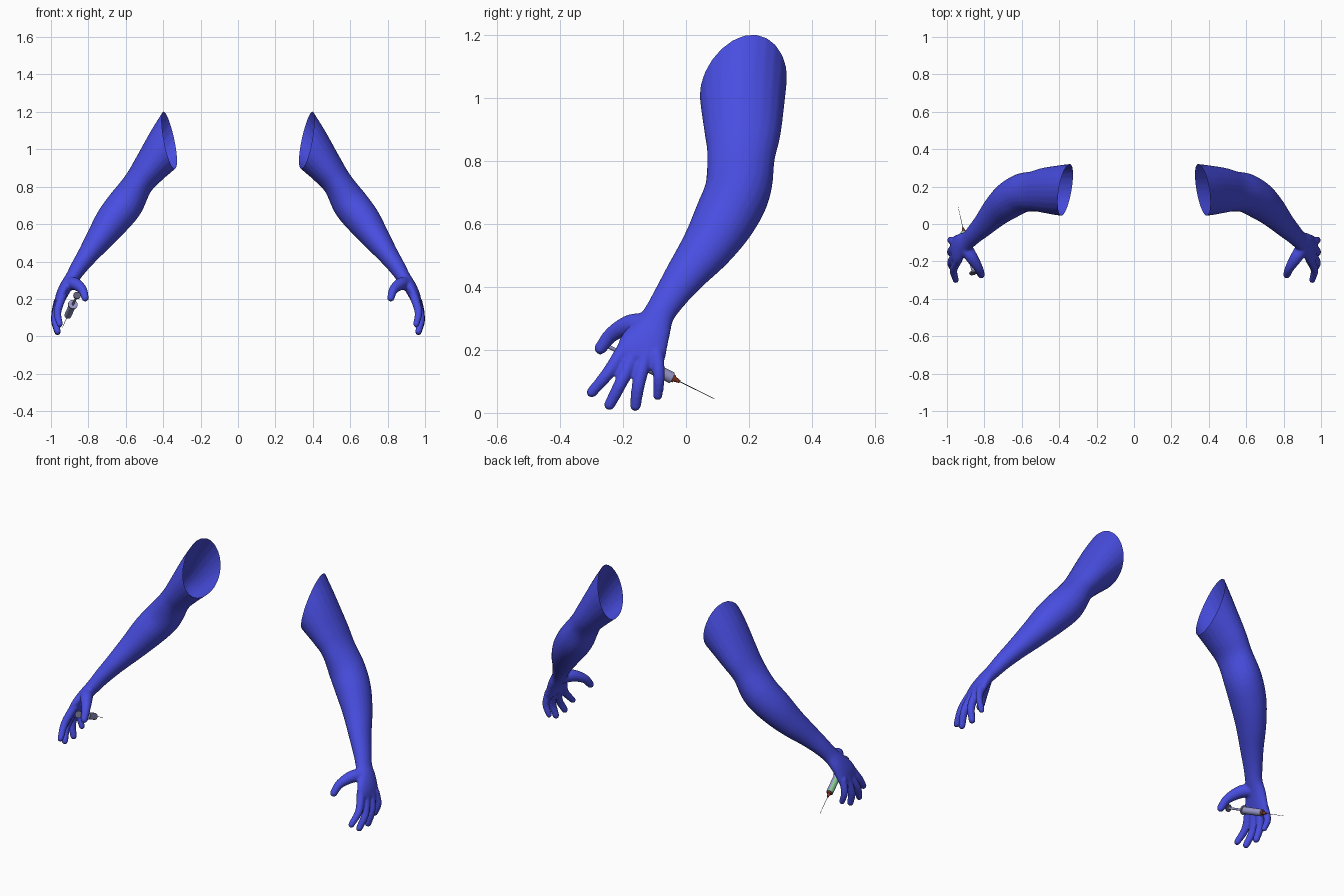
import bpy, bmesh, math
from mathutils import Vector, Matrix

cube = bpy.data.objects.get("Cube")
if cube:
    bpy.data.objects.remove(cube, do_unlink=True)


def material(name, r, g, b):
    m = bpy.data.materials.new(name)
    m.use_nodes = True
    m.diffuse_color = (r, g, b, 1)
    m.node_tree.nodes["Principled BSDF"].inputs["Base Color"].default_value = (r, g, b, 1)
    return m


skin = material("blue skin", 0.065, 0.075, 0.75)
glass = material("lavender barrel", 0.32, 0.32, 0.6)
green = material("green label", 0.25, 0.62, 0.3)
dark = material("dark plunger", 0.12, 0.12, 0.2)
rust = material("rust hub", 0.25, 0.04, 0.02)
steel = material("needle steel", 0.12, 0.1, 0.1)


def make_object(name, bm, *mats):
    mesh = bpy.data.meshes.new(name)
    bm.to_mesh(mesh)
    bm.free()
    for m in mats:
        mesh.materials.append(m)
    ob = bpy.data.objects.new(name, mesh)
    bpy.context.collection.objects.link(ob)
    return ob


def refine(rows, steps=5):
    """Catmull-Rom interpolation of any row of numbers."""
    rows = [Vector(r) for r in rows]
    ext = [rows[0] * 2 - rows[1]] + rows + [rows[-1] * 2 - rows[-2]]
    out = []
    for a, b, c, d in zip(ext, ext[1:], ext[2:], ext[3:]):
        for i in range(steps):
            t = i / steps
            out.append(b + (c - a) * (t / 2) + (a * 2 - b * 5 + c * 4 - d) * (t * t / 2)
                       + (b * 3 - a - c * 3 + d) * (t ** 3 / 2))
    return out + [rows[-1]]


def limb(bm, rows, sides=24):
    """Closed tube; each row is x, y, z, half width, half thickness."""
    rows = refine(rows)
    pts = [Vector(r[:3]) for r in rows]
    rings = []
    for i, r in enumerate(rows):
        t = (pts[min(i + 1, len(pts) - 1)] - pts[max(i - 1, 0)]).normalized()
        s = Vector((0, 1, 0))
        s = (s - t * s.dot(t)).normalized()
        v = t.cross(s)
        angles = [math.tau * k / sides for k in range(sides)]
        rings.append([bm.verts.new(pts[i] + s * (r[3] * math.cos(a)) + v * (r[4] * math.sin(a)))
                      for a in angles])
    for p, q in zip(rings, rings[1:]):
        for k in range(sides):
            n = (k + 1) % sides
            bm.faces.new((p[k], p[n], q[n], q[k]))
    bm.faces.new(rings[0][::-1])
    bm.faces.new(rings[-1])


def finger(bm, path):
    """Round-ended digit; each point is x, y, z, radius."""
    limb(bm, [(*p, p[3]) for p in path], 14)
    for p in (path[0], path[-1]):
        bmesh.ops.create_uvsphere(bm, u_segments=14, v_segments=8, radius=p[3],
                                  matrix=Matrix.Translation(p[:3]))


# Arm from above the shoulder cut down to the knuckles
bm = bmesh.new()
limb(bm, [
    (0.25, 0.19, 1.17, 0.14, 0.145),
    (0.365, 0.18, 1.03, 0.138, 0.123),
    (0.475, 0.18, 0.895, 0.122, 0.092),
    (0.535, 0.175, 0.815, 0.108, 0.081),
    (0.60, 0.165, 0.71, 0.105, 0.096),
    (0.67, 0.125, 0.62, 0.1, 0.092),
    (0.735, 0.07, 0.53, 0.085, 0.075),
    (0.80, 0.0, 0.44, 0.066, 0.056),
    (0.85, -0.05, 0.37, 0.054, 0.045),
    (0.885, -0.085, 0.315, 0.05, 0.038),
    (0.92, -0.11, 0.265, 0.063, 0.034),
    (0.945, -0.135, 0.215, 0.078, 0.03),
    (0.96, -0.148, 0.172, 0.078, 0.023),
])

# Fingers and thumb
finger(bm, [(0.94, -0.19, 0.215, 0.024), (0.965, -0.245, 0.13, 0.021), (0.953, -0.3, 0.065, 0.017)])
finger(bm, [(0.95, -0.16, 0.2, 0.024), (0.978, -0.205, 0.1, 0.021), (0.965, -0.243, 0.026, 0.018)])
finger(bm, [(0.96, -0.125, 0.19, 0.023), (0.98, -0.15, 0.095, 0.021), (0.965, -0.161, 0.023, 0.018)])
finger(bm, [(0.965, -0.092, 0.185, 0.022), (0.979, -0.086, 0.115, 0.019), (0.96, -0.09, 0.056, 0.016)])
finger(bm, [(0.905, -0.12, 0.28, 0.036), (0.87, -0.175, 0.28, 0.034),
            (0.832, -0.235, 0.25, 0.025), (0.817, -0.272, 0.205, 0.02)])

# Merge into one skin
rough = make_object("arm_rough", bm)
rm = rough.modifiers.new("merge", "REMESH")
rm.mode = "VOXEL"
rm.voxel_size = 0.006
sm = rough.modifiers.new("soften", "SMOOTH")
sm.factor = 0.5
sm.iterations = 6
depsgraph = bpy.context.evaluated_depsgraph_get()
merged = bpy.data.meshes.new_from_object(rough.evaluated_get(depsgraph))
bpy.data.objects.remove(rough, do_unlink=True)

# Open the shoulder with a slanted cut, then mirror for the other side
for name, side in (("left_arm", 1), ("right_arm", -1)):
    bm = bmesh.new()
    bm.from_mesh(merged)
    bmesh.ops.bisect_plane(bm, geom=bm.verts[:] + bm.edges[:] + bm.faces[:],
                           plane_co=(0.365, 0.18, 1.03), plane_no=(-1, -0.21, 0.23),
                           clear_outer=True)
    if side < 0:
        bmesh.ops.scale(bm, vec=(-1, 1, 1), verts=bm.verts)
        bmesh.ops.reverse_faces(bm, faces=bm.faces)
    for f in bm.faces:
        f.smooth = True
        f.material_index = 0
    make_object(name, bm, skin)

# Syringe in the right hand, laid along one axis
start, tip = Vector((-0.86, -0.265, 0.22)), Vector((-0.94, 0.09, 0.045))
axis = tip - start
turn = axis.to_track_quat("Z", "Y").to_matrix().to_4x4()


def syringe_part(name, a, b, r1, r2, *mats):
    bm = bmesh.new()
    bmesh.ops.create_cone(bm, cap_ends=True, segments=16, radius1=r1, radius2=r2,
                          depth=axis.length * (b - a),
                          matrix=Matrix.Translation(start + axis * ((a + b) / 2)) @ turn)
    bm.normal_update()
    label = Vector((-0.7, 0, 0.7))
    for f in bm.faces:
        f.smooth = len(f.verts) == 4
        if len(mats) > 1 and f.smooth and f.normal.dot(label) > 0.6:
            f.material_index = 1
    ob = make_object(name, bm, *mats)
    for e in ob.data.edges:
        e.use_edge_sharp = True if r1 > 0.01 and name != "syringe_barrel" else False


syringe_part("plunger_disc", 0, 0.02, 0.02, 0.02, dark)
syringe_part("plunger_rod", 0.02, 0.3, 0.006, 0.006, glass)
syringe_part("barrel_flange", 0.28, 0.3, 0.026, 0.026, glass)
syringe_part("syringe_barrel", 0.3, 0.62, 0.019, 0.019, glass, green)
syringe_part("needle_collar", 0.62, 0.64, 0.014, 0.012, rust)
syringe_part("needle_hub", 0.64, 0.69, 0.009, 0.005, rust)
syringe_part("needle", 0.69, 1, 0.0015, 0.0008, steel)
